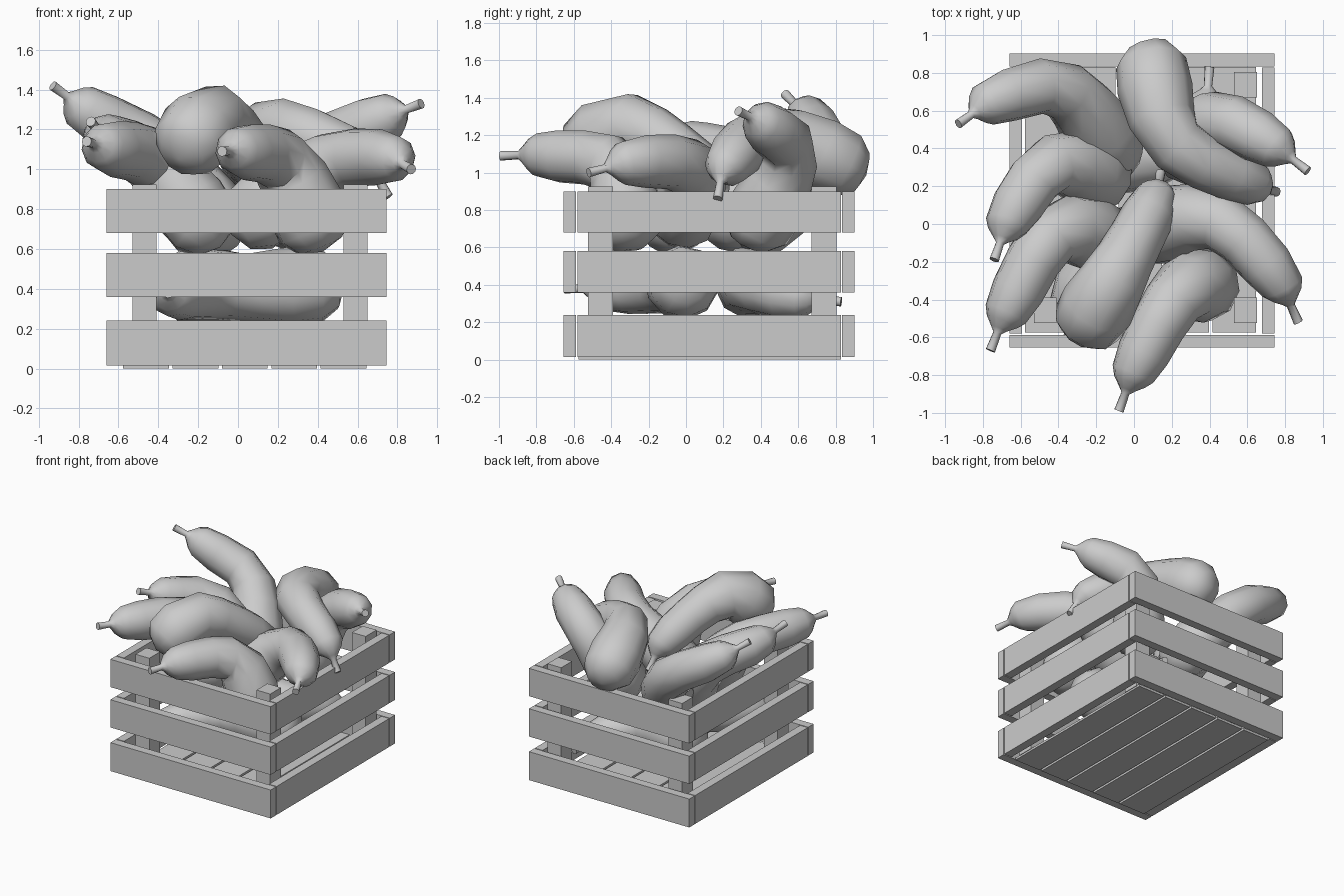
import bpy, bmesh, math
from mathutils import Vector

if "Cube" in bpy.data.objects:
    bpy.data.objects.remove(bpy.data.objects["Cube"])


def box(name, x0, x1, y0, y1, z0, z1):
    bm = bmesh.new()
    bmesh.ops.create_cube(bm, size=1)
    for v in bm.verts:
        v.co = ((x0 + x1) / 2 + v.co.x * (x1 - x0),
                (y0 + y1) / 2 + v.co.y * (y1 - y0),
                (z0 + z1) / 2 + v.co.z * (z1 - z0))
    me = bpy.data.meshes.new(name)
    bm.to_mesh(me)
    bm.free()
    ob = bpy.data.objects.new(name, me)
    bpy.context.collection.objects.link(ob)
    return ob


def smooth_path(points, steps=24):
    # Catmull-Rom curve through the control points
    p = [Vector(q) for q in points]
    p = [2 * p[0] - p[1]] + p + [2 * p[-1] - p[-2]]
    out = []
    for i in range(1, len(p) - 2):
        a, b, c, d = p[i - 1:i + 3]
        for k in range(steps):
            t = k / steps
            out.append(0.5 * (2 * b + (c - a) * t + (2 * a - 5 * b + 4 * c - d) * t ** 2
                              + (3 * b - a - 3 * c + d) * t ** 3))
    return out + [p[-2]]


def at_distance(path, dist):
    for a, b in zip(path, path[1:]):
        seg = (b - a).length
        if dist <= seg:
            return a.lerp(b, dist / seg), (b - a).normalized()
        dist -= seg
    return path[-1].copy(), (path[-1] - path[-2]).normalized()


STEM = [(0, .026), (.1, .022), (.125, .045), (.165, .088)]
BODY = [(0, .118), (.13, .142), (.3, .148), (.45, .158), (.6, .178),
        (.76, .2), (.9, .188), (.98, .12)]


def aubergine(name, *points, sides=10):
    # control points: stem tip, shoulder, bend, blossom end
    path = smooth_path(points)
    total = sum((b - a).length for a, b in zip(path, path[1:]))
    rings = STEM + [(.21 + f * (total - .21), r) for f, r in BODY]
    bm = bmesh.new()
    prev, side = None, None
    for dist, r in rings:
        c, t = at_distance(path, dist)
        if side is None:
            side = t.orthogonal()
        side = (side - t * side.dot(t)).normalized()
        up = t.cross(side)
        ring = [bm.verts.new(c + r * (side * math.cos(a) + up * math.sin(a)))
                for a in (2 * math.pi * k / sides for k in range(sides))]
        if prev:
            for k in range(sides):
                j = (k + 1) % sides
                bm.faces.new((prev[k], prev[j], ring[j], ring[k]))
        else:
            bm.faces.new(ring[::-1])
        prev = ring
    # shallow domed blossom end
    pole = bm.verts.new(path[-1] + t * .015)
    for k in range(sides):
        bm.faces.new((prev[k], prev[(k + 1) % sides], pole))
    bmesh.ops.recalc_face_normals(bm, faces=bm.faces)
    me = bpy.data.meshes.new(name)
    bm.to_mesh(me)
    bm.free()
    ob = bpy.data.objects.new(name, me)
    bpy.context.collection.objects.link(ob)
    bpy.ops.object.select_all(action='DESELECT')
    ob.select_set(True)
    bpy.context.view_layer.objects.active = ob
    bpy.ops.object.shade_smooth_by_angle(angle=math.radians(45))


# crate walls: three levels of slats
for i, (z0, z1) in enumerate([(.015, .24), (.36, .58), (.68, .90)]):
    box(f"front_slat_{i}", -.66, .745, -.655, -.588, z0, z1)
    box(f"back_slat_{i}", -.66, .745, .835, .902, z0, z1)
    box(f"left_slat_{i}", -.66, -.593, -.58, .828, z0, z1)
    box(f"right_slat_{i}", .678, .745, -.58, .828, z0, z1)

# corner posts
for x in (-.53, .53):
    for y in (-.525, .67):
        box("corner_post", x, x + .12, y, y + .135, .015, .925)

# floor boards
for i in range(5):
    x = -.577 + i * .248
    box(f"floor_board_{i}", x, x + .23, -.575, .83, 0, .018)

# heaped top layer
aubergine("aubergine_back_left", (-.93, .53, 1.42), (-.72, .66, 1.27), (-.37, .71, 1.06), (-.06, .30, .64))
aubergine("aubergine_back", (.755, .17, .86), (.62, .22, 1.04), (.2, .45, 1.2), (.07, .95, .99))
aubergine("aubergine_back_right", (.92, .28, 1.33), (.70, .44, 1.24), (.43, .55, 1.08), (.25, .33, .62))
aubergine("aubergine_right", (.87, -.52, 1.0), (.73, -.25, 1.06), (.41, .03, 1.01), (-.02, -.05, .68))
aubergine("aubergine_left", (-.74, -.19, 1.24), (-.64, .06, 1.14), (-.42, .32, 1.03), (-.1, .22, .64))
aubergine("aubergine_front", (-.08, -.99, 1.09), (.02, -.74, 1.09), (.24, -.37, 1.02), (.42, -.32, .6))
aubergine("aubergine_front_left", (-.76, -.67, 1.14), (-.66, -.44, 1.11), (-.41, -.04, 1.03), (-.1, -.1, .62))
aubergine("aubergine_top", (.14, .27, .8), (.1, .1, 1.0), (-.12, -.31, 1.25), (-.29, -.59, 1.06))

# buried bottom layer
aubergine("aubergine_bottom_front", (-.35, -.65, .38), (-.32, -.4, .38), (-.08, -.08, .4), (.52, .0, .42))
aubergine("aubergine_bottom_back", (.4, .83, .31), (.36, .6, .34), (.15, .36, .4), (-.38, .36, .42))
